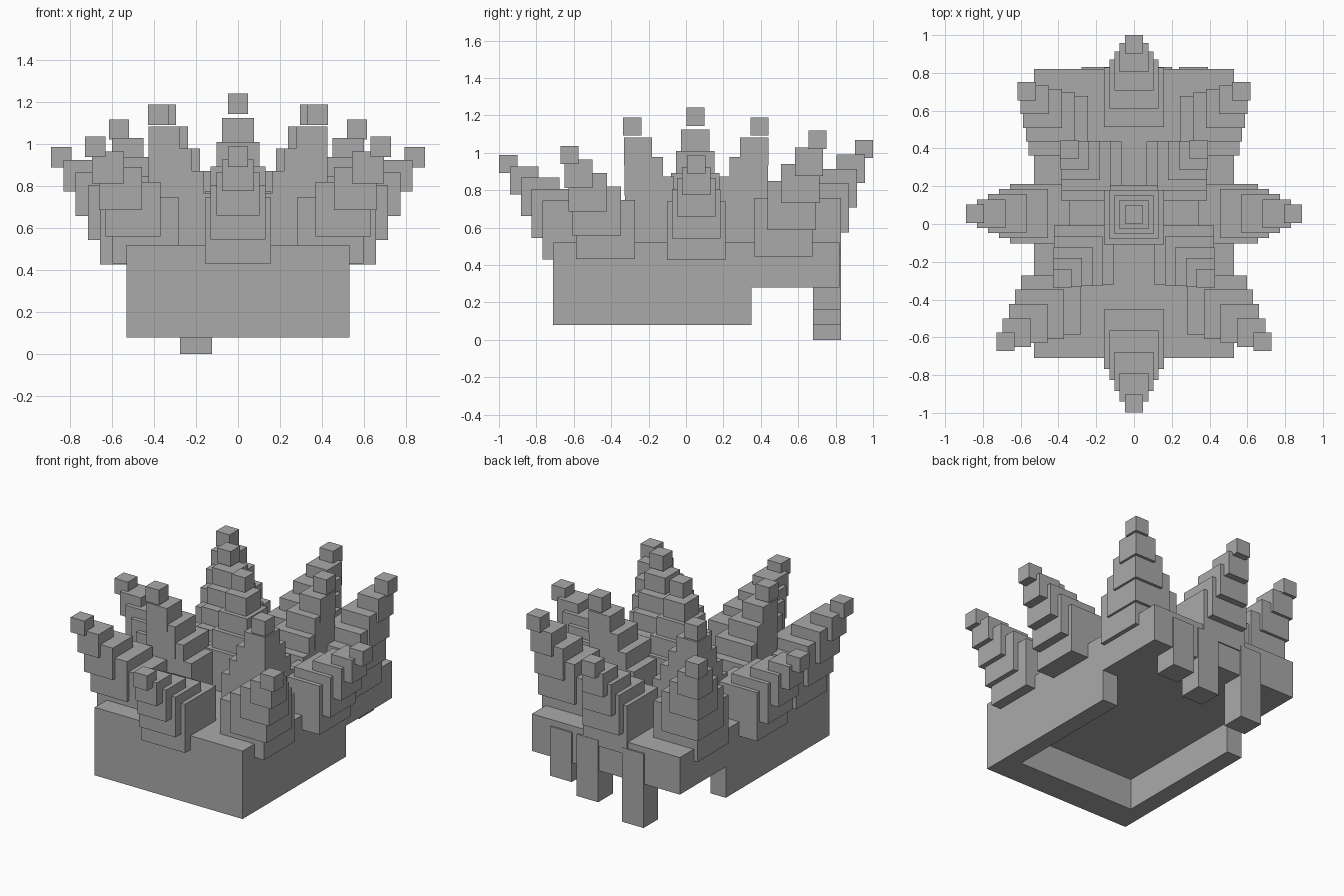
import bpy
import bmesh
from mathutils import Vector, Matrix

old = bpy.data.objects.get("Cube")
if old:
    bpy.data.objects.remove(old, do_unlink=True)

grey = bpy.data.materials.new("mid_grey")
grey.use_nodes = True
grey.diffuse_color = (0.4, 0.4, 0.4, 1)
grey.node_tree.nodes["Principled BSDF"].inputs["Base Color"].default_value = (0.4, 0.4, 0.4, 1)


def finish(name, bm):
    bmesh.ops.recalc_face_normals(bm, faces=bm.faces)
    mesh = bpy.data.meshes.new(name)
    bm.to_mesh(mesh)
    bm.free()
    mesh.materials.append(grey)
    obj = bpy.data.objects.new(name, mesh)
    bpy.context.scene.collection.objects.link(obj)
    return obj


def add_box(bm, centre, size):
    matrix = Matrix.Translation(centre) @ Matrix.Diagonal((*size, 1))
    bmesh.ops.create_cube(bm, size=1, matrix=matrix)


def box(name, low, high):
    low, high = Vector(low), Vector(high)
    bm = bmesh.new()
    add_box(bm, (low + high) / 2, high - low)
    return finish(name, bm)


def spike(name, root, tip, count=5, root_size=0.315, tip_size=0.097):
    """A row of cubes shrinking evenly from root to tip."""
    bm = bmesh.new()
    for i in range(count):
        t = i / (count - 1)
        size = root_size + (tip_size - root_size) * t
        add_box(bm, Vector(root).lerp(Vector(tip), t), (size, size, size))
    return finish(name, bm)


def spike_pair(name, root, tip):
    for side, sign in (("left", 1), ("right", -1)):
        flip = Vector((sign, 1, 1))
        spike(f"{side}_{name}", Vector(root) * flip, Vector(tip) * flip)


# Cap: a block hollowed from below, with the lower back cut away
cap = box("cap", (-0.53, -0.71, 0.08), (0.53, 0.82, 0.52))
bm = bmesh.new()
half = [(0.42, -0.53), (0.42, 0.35), (1, 0.35), (1, 1.2)]
outline = half + [(-x, y) for x, y in reversed(half)]
face = bm.faces.new([bm.verts.new((x, y, -0.2)) for x, y in outline])
top = bmesh.ops.extrude_face_region(bm, geom=[face])["geom"]
bmesh.ops.translate(bm, vec=(0, 0, 0.48),
                    verts=[v for v in top if isinstance(v, bmesh.types.BMVert)])
cutter = finish("cap_cutter", bm)
cutter.hide_render = True
cutter.hide_viewport = True
cut = cap.modifiers.new("hollow", "BOOLEAN")
cut.operation = "DIFFERENCE"
cut.solver = "EXACT"
cut.object = cutter
# Bake the cut, then drop the cutter
bpy.context.view_layer.update()
graph = bpy.context.evaluated_depsgraph_get()
baked = bpy.data.meshes.new_from_object(cap.evaluated_get(graph))
cap.modifiers.clear()
cap.data = baked
bpy.data.objects.remove(cutter, do_unlink=True)

# Hanging strands at the back
for i, (x, bottom) in enumerate([(0.315, 0.16), (0.125, 0.08), (-0.2, 0)]):
    box(f"back_strand_{i + 1}", (x - 0.077, 0.68, bottom), (x + 0.077, 0.83, 0.48))

# Spikes on the middle line
spike("crown_spike", (0, 0.05, 0.62), (0, 0.05, 1.193))
spike("front_spike", (0, -0.61, 0.588), (0, -0.95, 0.94))
spike("back_spike", (0, 0.67, 0.6), (0, 0.952, 1.02))

# Mirrored outer and inner spikes
spike_pair("side_spike", (0.5, 0.055, 0.585), (0.842, 0.055, 0.938))
spike_pair("front_corner_spike", (0.44, -0.43, 0.59), (0.68, -0.623, 0.988))
spike_pair("back_corner_spike", (0.4, 0.52, 0.602), (0.567, 0.703, 1.07))
spike_pair("inner_front_spike", (0.265, -0.165, 0.61), (0.38, -0.287, 1.14))
spike_pair("inner_back_spike", (0.225, 0.28, 0.61), (0.343, 0.393, 1.14))
